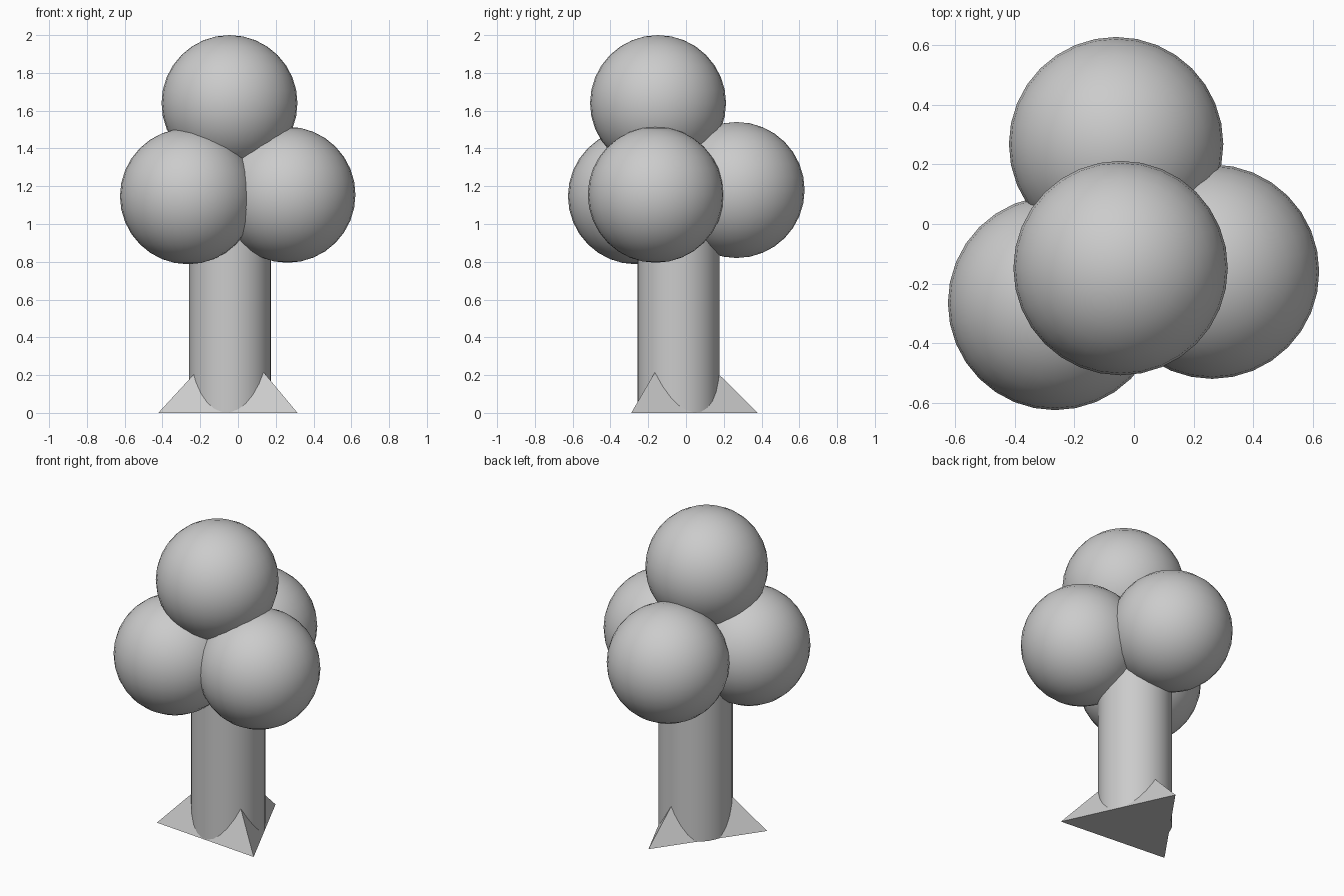
import bpy
from math import radians

if "Cube" in bpy.data.objects:
    bpy.data.objects.remove(bpy.data.objects["Cube"], do_unlink=True)

# Single flat colour
grey = bpy.data.materials.new("light_grey")
grey.use_nodes = True
colour = (0.6, 0.6, 0.6, 1)
grey.diffuse_color = colour
grey.node_tree.nodes["Principled BSDF"].inputs["Base Color"].default_value = colour


def finish(name, smooth=True):
    obj = bpy.context.object
    obj.name = name
    obj.data.materials.append(grey)
    if smooth:
        bpy.ops.object.shade_smooth_by_angle(angle=radians(30))
    return obj


# Trunk, ending inside the foliage
TRUNK_TOP = 1.2
bpy.ops.mesh.primitive_cylinder_add(vertices=32, radius=0.217, depth=TRUNK_TOP,
                                    location=(-0.042, -0.04, TRUNK_TOP / 2))
finish("trunk")

# Flared roots: a three-sided pyramid whose corners poke out of the trunk
ROOT_HEIGHT = 0.42
bpy.ops.mesh.primitive_cone_add(vertices=3, radius1=0.427, radius2=0, depth=ROOT_HEIGHT,
                                location=(-0.035, -0.045, ROOT_HEIGHT / 2),
                                rotation=(0, 0, radians(-5)))
finish("roots", smooth=False)

# Foliage balls
foliage = {
    "foliage_top": (-0.045, -0.148, 1.64),
    "foliage_front_right": (-0.265, -0.265, 1.147),
    "foliage_left": (0.262, -0.16, 1.155),
    "foliage_back": (-0.06, 0.268, 1.18),
}
for name, centre in foliage.items():
    bpy.ops.mesh.primitive_uv_sphere_add(segments=32, ring_count=16, radius=0.36, location=centre)
    finish(name)
